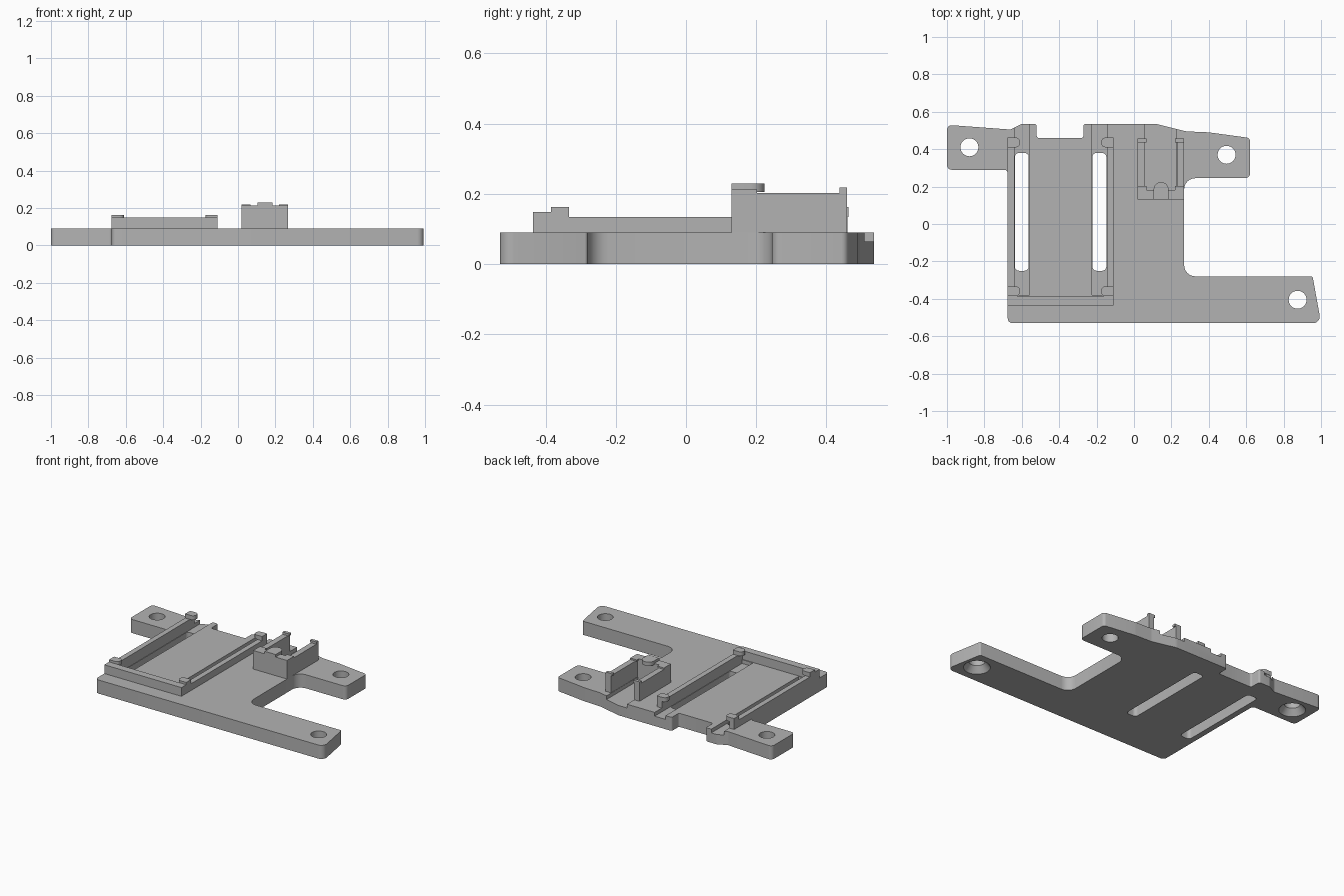
import bpy, bmesh, math
from mathutils import Vector

cube = bpy.data.objects.get("Cube")
if cube:
    bpy.data.objects.remove(cube, do_unlink=True)

grey = bpy.data.materials.new("plain grey plastic")
grey.use_nodes = True
grey.diffuse_color = (0.45, 0.45, 0.45, 1)
grey.node_tree.nodes["Principled BSDF"].inputs["Base Color"].default_value = grey.diffuse_color

TOP = 0.09


def fillet(corners, steps=6):
    """Round each (x, y, radius) corner of a closed outline."""
    out = []
    for i, (x, y, r) in enumerate(corners):
        p = Vector((x, y))
        if r == 0:
            out.append(p)
            continue
        a = (Vector(corners[i - 1][:2]) - p).normalized()
        b = (Vector(corners[(i + 1) % len(corners)][:2]) - p).normalized()
        half = a.angle(b) / 2
        centre = p + (a + b).normalized() * r / math.sin(half)
        start = p + a * r / math.tan(half) - centre
        end = p + b * r / math.tan(half) - centre
        sweep = start.angle_signed(end)
        for k in range(steps + 1):
            t = -sweep * k / steps
            out.append(centre + Vector((start.x * math.cos(t) - start.y * math.sin(t),
                                        start.x * math.sin(t) + start.y * math.cos(t))))
    return out


def finish(name, bm):
    bmesh.ops.recalc_face_normals(bm, faces=bm.faces)
    mesh = bpy.data.meshes.new(name)
    bm.to_mesh(mesh)
    bm.free()
    mesh.materials.append(grey)
    obj = bpy.data.objects.new(name, mesh)
    bpy.context.collection.objects.link(obj)
    return obj


def prism(name, corners, z0, z1):
    bm = bmesh.new()
    face = bm.faces.new([bm.verts.new((p.x, p.y, z0)) for p in fillet(corners)])
    ext = bmesh.ops.extrude_face_region(bm, geom=[face])
    moved = [v for v in ext["geom"] if isinstance(v, bmesh.types.BMVert)]
    bmesh.ops.translate(bm, verts=moved, vec=(0, 0, z1 - z0))
    return finish(name, bm)


def box(name, x0, x1, y0, y1, z0, z1, r=0):
    return prism(name, [(x0, y0, r), (x1, y0, r), (x1, y1, r), (x0, y1, r)], z0, z1)


def cone(name, x, y, z0, z1, r0, r1):
    bm = bmesh.new()
    bmesh.ops.create_cone(bm, cap_ends=True, segments=32, radius1=r0, radius2=r1, depth=z1 - z0)
    bmesh.ops.translate(bm, verts=bm.verts, vec=(x, y, (z0 + z1) / 2))
    return finish(name, bm)


def smooth(obj):
    bpy.ops.object.select_all(action="DESELECT")
    bpy.context.view_layer.objects.active = obj
    obj.select_set(True)
    bpy.ops.object.shade_smooth_by_angle(angle=math.radians(30))


# Base plate with three mounting ears
plate = prism("base_plate", [
    (-1, 0.53, 0.025), (-0.66, 0.505, 0.03), (-0.60, 0.535, 0.02), (-0.52, 0.535, 0.012),
    (-0.52, 0.46, 0.012), (-0.27, 0.46, 0.012), (-0.27, 0.535, 0.012), (0.12, 0.535, 0.08),
    (0.28, 0.495, 0.08), (0.40, 0.49, 0.15), (0.62, 0.46, 0.02), (0.62, 0.245, 0.025),
    (0.268, 0.245, 0.06), (0.268, -0.28, 0.06), (0.955, -0.28, 0.01), (1, -0.53, 0.035),
    (-0.675, -0.53, 0.025), (-0.675, 0.29, 0.02), (-1, 0.29, 0.025)], 0, TOP)

# Cutters: channels and through slots, clip recess, screw holes
cutters = []
for x in (-0.64, -0.225):
    cutters.append(box("channel_cutter", x, x + 0.08, -0.38, 0.6, 0.065, 0.2))
    cutters.append(box("slot_cutter", x + 0.003, x + 0.077, -0.25, 0.38, -0.1, 0.2, 0.022))
cutters.append(box("clip_recess_cutter", 0.058, 0.227, 0.18, 0.6, 0.065, 0.2))
for x, y, sunk in ((-0.88, 0.41, True), (0.495, 0.37, False), (0.875, -0.405, True)):
    cutters.append(cone("hole_cutter", x, y, -0.1, 0.2, 0.048, 0.048))
    if sunk:
        cutters.append(cone("countersink_cutter", x, y, -0.01, 0.04, 0.088, 0.048))
for c in cutters:
    c.hide_render = True
    mod = plate.modifiers.new(c.name, "BOOLEAN")
    mod.operation = "DIFFERENCE"
    mod.solver = "EXACT"
    mod.object = c

# Bake the cuts and drop the cutters
graph = bpy.context.evaluated_depsgraph_get()
cut_mesh = bpy.data.meshes.new_from_object(plate.evaluated_get(graph))
plate.modifiers.clear()
plate.data = cut_mesh
for c in cutters:
    bpy.data.objects.remove(c, do_unlink=True)
smooth(plate)

# Board tray: front wall, two side rails, four rounded retaining tabs
box("tray_front_wall", -0.675, -0.11, -0.435, -0.385, TOP, 0.148)
for side, outer, d in (("right", -0.675, 1), ("left", -0.11, -1)):
    x0, x1 = sorted((outer, outer + d * 0.035))
    box(f"{side}_rail", x0, x1, -0.385, 0.46, TOP, 0.135)
    for end, y in (("front", -0.385), ("back", 0.41)):
        tip = outer + d * 0.065
        smooth(prism(f"{side}_{end}_tab", [(outer, y, 0), (tip, y, 0.022),
                                           (tip, y + 0.052, 0.022), (outer, y + 0.052, 0)],
                     0.135, 0.163))

# Upright clip: front wall, rounded tongue, side walls with small hooks
box("clip_front_wall", 0.02, 0.268, 0.13, 0.182, TOP, 0.213)
smooth(prism("clip_tongue", [(0.105, 0.13, 0), (0.185, 0.13, 0),
                             (0.185, 0.224, 0.039), (0.105, 0.224, 0.039)], 0.205, 0.23))
for side, outer, d in (("right", 0.02, 1), ("left", 0.268, -1)):
    x0, x1 = sorted((outer, outer + d * 0.039))
    box(f"clip_{side}_wall", x0, x1, 0.182, 0.458, TOP, 0.203)
    h0, h1 = sorted((outer, outer + d * 0.048))
    box(f"clip_{side}_back_hook", h0, h1, 0.437, 0.458, 0.203, 0.218)
    box(f"clip_{side}_front_hook", h0, h1, 0.182, 0.202, 0.203, 0.213)
